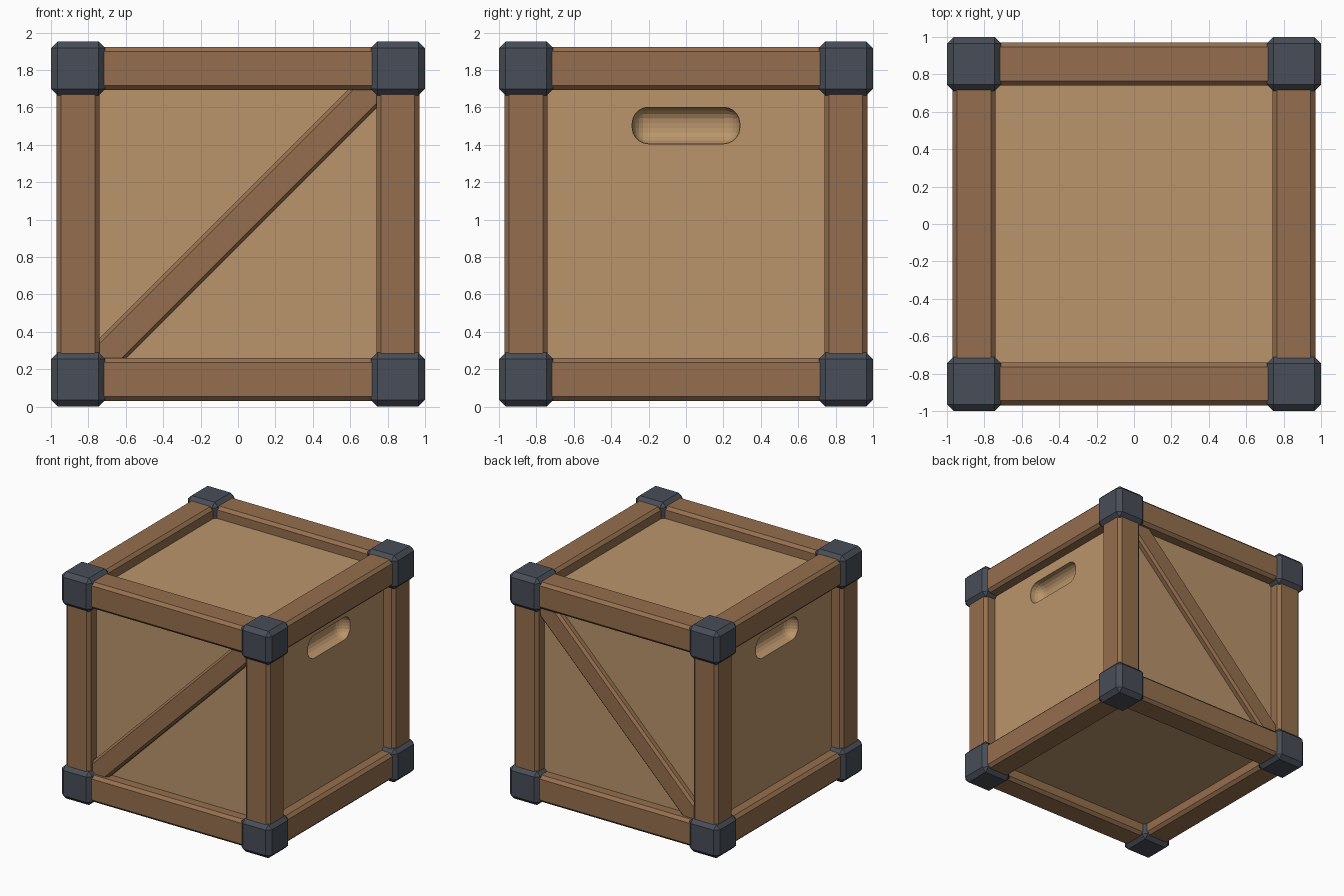
import bpy, bmesh, math
from mathutils import Matrix, Vector

if "Cube" in bpy.data.objects:
    bpy.data.objects.remove(bpy.data.objects["Cube"])


def material(name, rgb):
    lin = [(c / 255 / 12.92) if c / 255 <= 0.04045 else ((c / 255 + 0.055) / 1.055) ** 2.4 for c in rgb]
    m = bpy.data.materials.new(name)
    m.diffuse_color = (*lin, 1)
    m.use_nodes = True
    m.node_tree.nodes["Principled BSDF"].inputs["Base Color"].default_value = m.diffuse_color
    return m


light_wood = material("light wood", (186, 149, 107))
brown_wood = material("brown wood", (149, 111, 78))
dark_metal = material("dark metal", (72, 77, 87))


def box(name, center, size, mat, bevel=0.0, segments=1, rot_y=0.0):
    """Box with chamfered or rounded edges, optionally turned about y."""
    bm = bmesh.new()
    bmesh.ops.create_cube(bm, size=1)
    bmesh.ops.scale(bm, vec=Vector(size), verts=bm.verts)
    if bevel:
        bmesh.ops.bevel(bm, geom=bm.edges[:], offset=bevel, segments=segments,
                        profile=0.5, affect='EDGES')
    bmesh.ops.rotate(bm, cent=(0, 0, 0), matrix=Matrix.Rotation(rot_y, 3, 'Y'), verts=bm.verts)
    bmesh.ops.translate(bm, vec=Vector(center), verts=bm.verts)
    me = bpy.data.meshes.new(name)
    bm.to_mesh(me)
    bm.free()
    ob = bpy.data.objects.new(name, me)
    bpy.context.collection.objects.link(ob)
    me.materials.append(mat)
    return ob


P = 0.855                  # beam centre line from the middle
LOW, HIGH = 0.145, 1.808   # beam heights
MID = (LOW + HIGH) / 2
BEAM, CAP, CH = 0.23, 0.29, 0.025

# Panelled body with a scooped hand grip on both sides
body = box("panel_body", (0, 0, MID), (1.735, 1.735, 1.695), light_wood)
for side, s in (("right", 1), ("left", -1)):
    cutter = box(f"{side}_grip_cutter", (s * 0.8675, 0, 1.503), (0.2, 0.575, 0.195),
                 light_wood, 0.085, 5)
    cutter.hide_render = True
    cutter.hide_set(True)
    mod = body.modifiers.new(f"{side}_grip", 'BOOLEAN')
    mod.operation = 'DIFFERENCE'
    mod.solver = 'EXACT'
    mod.object = cutter

# Frame beams: four along each axis
for a in (-1, 1):
    for z in (LOW, HIGH):
        box("beam_across", (0, a * P, z), (2 * P, BEAM, BEAM), brown_wood, CH)
        box("beam_side", (a * P, 0, z), (BEAM, 2 * P, BEAM), brown_wood, CH)
    for b in (-1, 1):
        box("corner_post", (a * P, b * P, MID), (BEAM, BEAM, HIGH - LOW), brown_wood, CH)

# Metal corner caps
for x in (-P, P):
    for y in (-P, P):
        for z in (LOW, HIGH):
            box("corner_cap", (x, y, z), (CAP, CAP, CAP), dark_metal, 0.036)

# Diagonal braces on front and back
for name, s in (("front_brace", -1), ("back_brace", 1)):
    box(name, (0, s * 0.863, 0.98), (2.26, 0.125, 0.178), brown_wood, 0.02,
        rot_y=-math.pi / 4)
